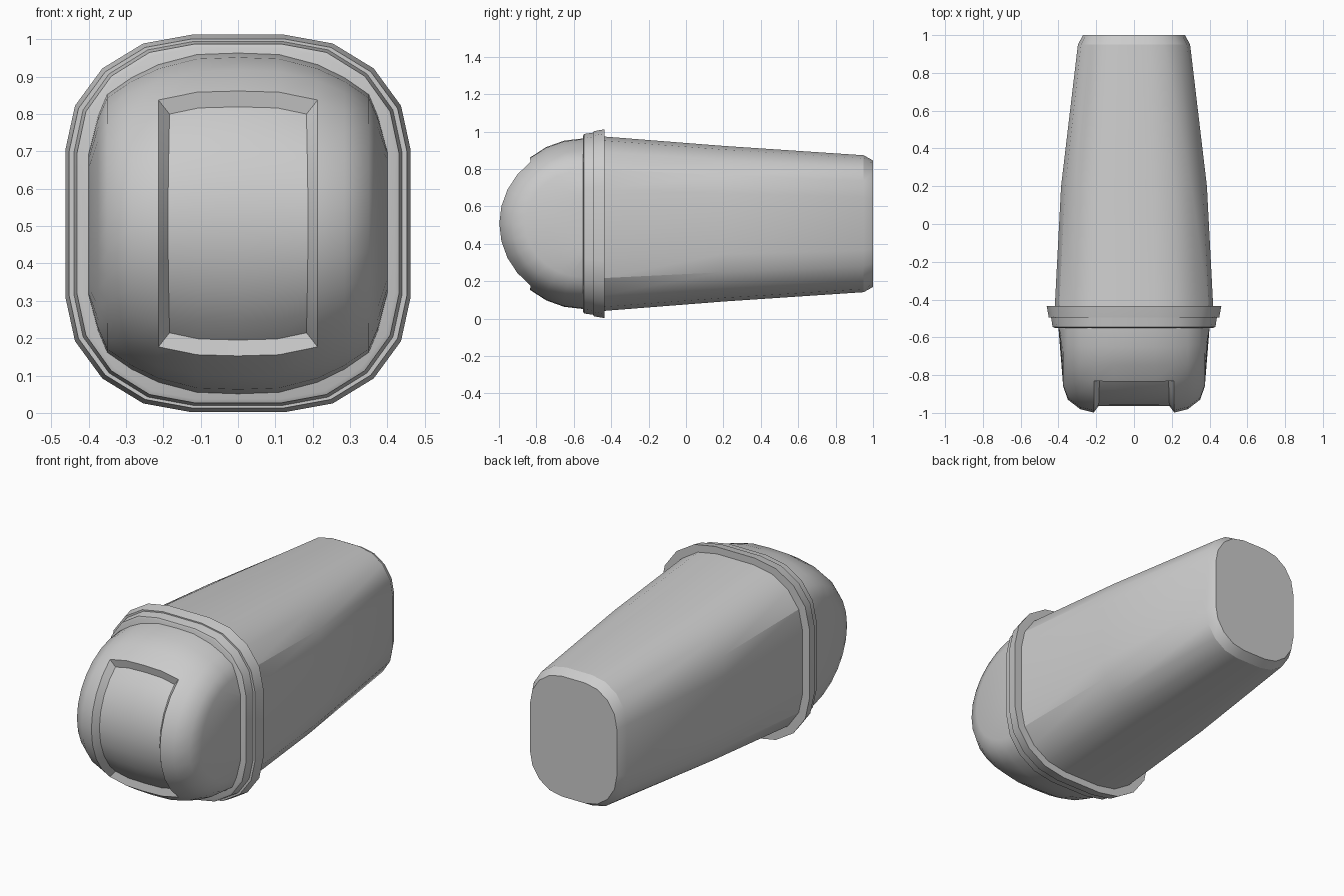
import bpy, bmesh
from math import sin, cos, radians, pi

if "Cube" in bpy.data.objects:
    bpy.data.objects.remove(bpy.data.objects["Cube"])

ZC = 0.507  # height of the long axis


def section(y, a, b, n=4, kx=0.73, kz=0.61):
    """Rounded-rectangle ring at depth y, half width a, half height b."""
    pts = []
    for q, (sx, sz) in enumerate([(1, 1), (-1, 1), (-1, -1), (1, -1)]):
        for i in range(n + 1):
            t = (q + i / n) * pi / 2
            pts.append((sx * a * (1 - kx) + a * kx * cos(t), y,
                        ZC + sz * b * (1 - kz) + b * kz * sin(t)))
    return pts


def finish(name, bm, angle):
    bmesh.ops.recalc_face_normals(bm, faces=bm.faces)
    me = bpy.data.meshes.new(name)
    bm.to_mesh(me)
    bm.free()
    ob = bpy.data.objects.new(name, me)
    bpy.context.collection.objects.link(ob)
    me.shade_smooth()
    me.set_sharp_from_angle(angle=radians(angle))
    return ob


def loft(name, rings, angle=30):
    bm = bmesh.new()
    loops = [[bm.verts.new(p) for p in section(*r)] for r in rings]
    for l0, l1 in zip(loops, loops[1:]):
        for i in range(len(l0)):
            j = (i + 1) % len(l0)
            bm.faces.new((l0[i], l0[j], l1[j], l1[i]))
    bm.faces.new(loops[0])
    bm.faces.new(loops[-1])
    return finish(name, bm, angle)


# Tapered body with chamfered far end
loft("bin_body", [(-0.45, 0.42, 0.467), (0.2, 0.386, 0.416),
                  (0.95, 0.297, 0.366), (1.0, 0.27, 0.338)], 23.5)

# Stepped rim: lid collar and body lip
loft("lid_collar", [(-0.55, 0.42, 0.47), (-0.545, 0.431, 0.48), (-0.488, 0.44, 0.488)])
loft("body_lip", [(-0.494, 0.452, 0.494), (-0.48, 0.454, 0.497),
                  (-0.435, 0.462, 0.505)])

# Domed lid: half-ellipse profiles (x, depth, half height) lofted across x
half = [(0.11, 0.45, 0.452), (0.213, 0.448, 0.425), (0.285, 0.43, 0.39),
        (0.35, 0.38, 0.345), (0.375, 0.31, 0.285), (0.40, 0.0, 0.19)]
stations = [(-x, d, b) for x, d, b in reversed(half)] + [(0, 0.45, 0.456)] + half
up = [12.75, 25.5, 38.25, 51, 64, 77, 90]
angles = [-t for t in reversed(up)] + [0] + up
bm = bmesh.new()
grid = [[bm.verts.new((x, -0.55 - d * cos(radians(t)), ZC + b * sin(radians(t))))
         for t in angles] for x, d, b in stations]
panel = []
for i in range(len(grid) - 1):
    for j in range(len(angles) - 1):
        f = bm.faces.new((grid[i][j], grid[i + 1][j], grid[i + 1][j + 1], grid[i][j + 1]))
        if (max(abs(stations[i][0]), abs(stations[i + 1][0])) < 0.22
                and max(abs(angles[j]), abs(angles[j + 1])) < 52):
            panel.append(f)
# Recessed swing panel
bmesh.ops.recalc_face_normals(bm, faces=bm.faces)
if panel[0].normal.y > 0:
    bmesh.ops.reverse_faces(bm, faces=bm.faces)
bmesh.ops.inset_region(bm, faces=panel, thickness=0.025, depth=-0.035,
                       use_even_offset=True)
finish("domed_lid", bm, 40)
